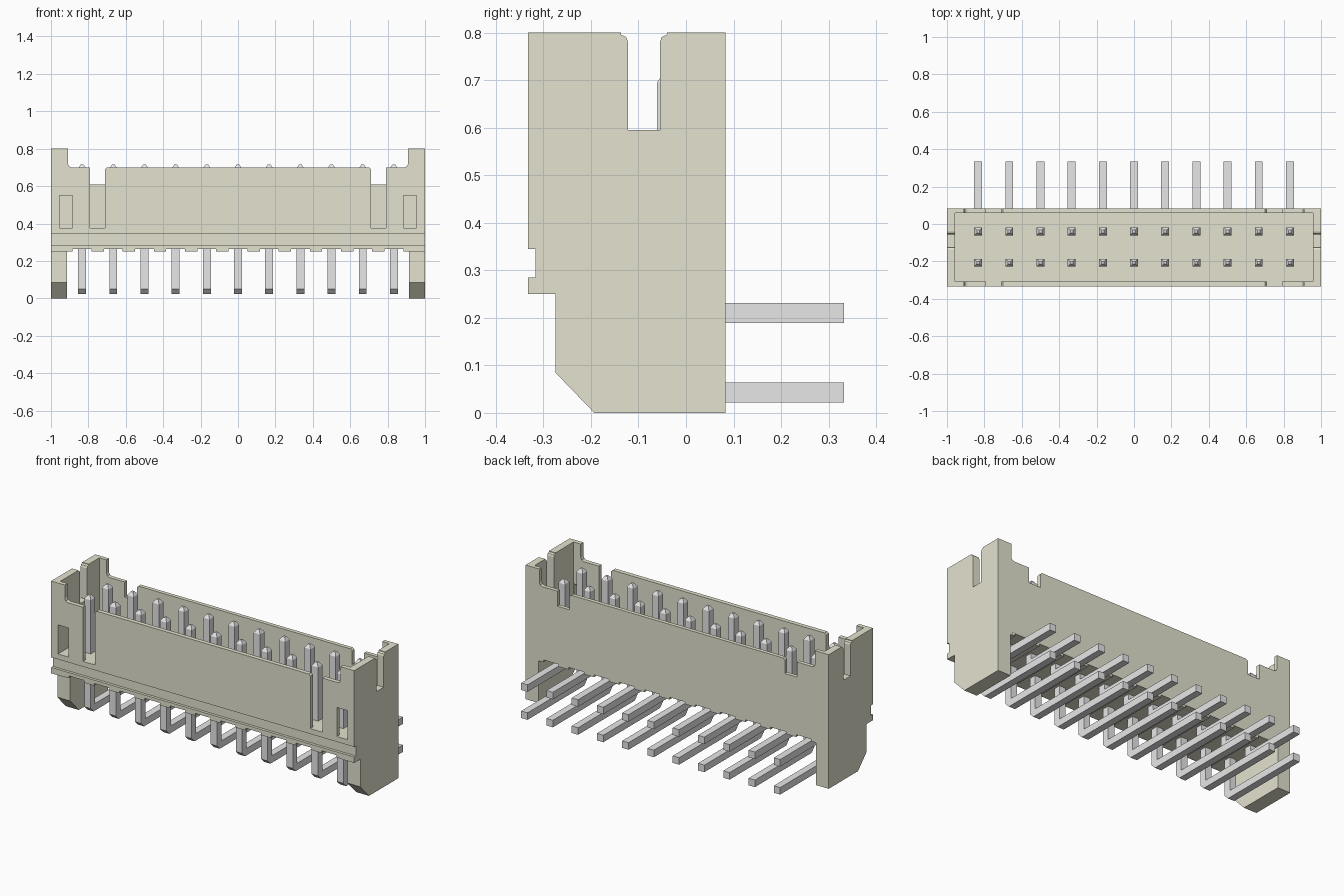
import bpy, bmesh
from mathutils import Vector

cube = bpy.data.objects.get("Cube")
if cube:
    bpy.data.objects.remove(cube, do_unlink=True)


def material(name, rgb):
    mat = bpy.data.materials.new(name)
    mat.use_nodes = True
    mat.diffuse_color = (*rgb, 1)
    mat.node_tree.nodes["Principled BSDF"].inputs["Base Color"].default_value = (*rgb, 1)
    return mat


ivory = material("ivory plastic", (0.778, 0.77, 0.626))
metal = material("pale grey metal", (0.82, 0.82, 0.82))


def finish(name, bm, mat):
    bmesh.ops.recalc_face_normals(bm, faces=bm.faces)
    mesh = bpy.data.meshes.new(name)
    bm.to_mesh(mesh)
    bm.free()
    mesh.materials.append(mat)
    obj = bpy.data.objects.new(name, mesh)
    bpy.context.collection.objects.link(obj)
    return obj


def prism(points, low, high, axis):
    """Extrude a 2D outline along x (outline in y, z) or along y (outline in x, z)."""
    bm = bmesh.new()
    at = (lambda p: (low, *p)) if axis == "x" else (lambda p: (p[0], low, p[1]))
    face = bm.faces.new([bm.verts.new(at(p)) for p in points])
    moved = bmesh.ops.extrude_face_region(bm, geom=[face])["geom"]
    step = Vector((high - low, 0, 0) if axis == "x" else (0, high - low, 0))
    bmesh.ops.translate(bm, verts=[g for g in moved if isinstance(g, bmesh.types.BMVert)], vec=step)
    return bm


def box(name, x, y, z, mat=ivory):
    outline = [(y[0], z[0]), (y[1], z[0]), (y[1], z[1]), (y[0], z[1])]
    return finish(name, prism(outline, x[0], x[1], "x"), mat)


def mirrored(half):
    return half + [(-x, z) for x, z in reversed(half)]


# Housing block with front groove and chamfered legs
side = [(-0.333, 0.8), (-0.333, 0.345), (-0.317, 0.345), (-0.317, 0.285),
        (-0.333, 0.285), (-0.333, 0.25), (-0.275, 0.25), (-0.275, 0.085),
        (-0.193, 0), (0.083, 0), (0.083, 0.8)]
housing = finish("housing", prism(side, -1, 1, "x"), ivory)

# Cutters: inner cavity and the open bay between the legs
cutters = [
    box("cavity_cutter", (-0.957, 0.957), (-0.307, 0.06), (0.375, 0.9)),
    box("bay_cutter", (-0.915, 0.915), (-0.5, 0.3), (-0.1, 0.265)),
]
# Lowered long walls with a notch near each end
rim = mirrored([(0.7, 0.7), (0.71, 0.69), (0.71, 0.61), (0.79, 0.61), (0.79, 0.7),
                (0.89, 0.7), (0.904, 0.706), (0.91, 0.72), (0.91, 0.9)])
cutters.append(finish("rim_cutter", prism(rim, -0.5, 0.3, "y"), ivory))
# Slots in the short end walls, with rounded mouths
mouth = [(-0.122, 0.595), (-0.055, 0.595), (-0.055, 0.78), (-0.051, 0.791),
         (-0.04, 0.796), (-0.04, 0.9), (-0.137, 0.9), (-0.137, 0.796),
         (-0.126, 0.791), (-0.122, 0.78)]
cutters.append(finish("end_slot_cutter", prism(mouth, -1.2, 1.2, "x"), ivory))
# Tall slots and small windows in the front wall
for s in (-1, 1):
    for name, a, b, top in (("slot", 0.71, 0.79, 0.9), ("window", 0.885, 0.955, 0.55)):
        cutters.append(box(name + "_cutter", sorted((s * a, s * b)), (-0.5, -0.29), (0.377, top)))

bpy.context.view_layer.objects.active = housing
for cutter in cutters:
    mod = housing.modifiers.new(cutter.name, "BOOLEAN")
    mod.operation = "DIFFERENCE"
    mod.solver = "EXACT"
    mod.object = cutter
    bpy.ops.object.modifier_apply(modifier=mod.name)
    bpy.data.objects.remove(cutter, do_unlink=True)

# Standoff ribs under the floor, between the pins
pitch = 1 / 6
for i in range(12):
    x = (i - 5.5) * pitch
    box("floor_rib", (x - 0.033, x + 0.033), (-0.332, 0.082), (0.251, 0.27))

# Bent square pins with tapered tips, in two rows
h = 0.021
bend = 0.027


def pin(name, x, y, z):
    outline = [(y - h, 0.695), (y - h, z - h + bend), (y - h + bend, z - h),
               (0.333, z - h), (0.333, z + h), (y + h, z + h), (y + h, 0.695)]
    bm = prism(outline, x - h, x + h, "x")
    top = max(bm.faces, key=lambda f: f.calc_center_median().z)
    tip = bmesh.ops.extrude_face_region(bm, geom=[top])["geom"]
    bmesh.ops.delete(bm, geom=[top], context="FACES_ONLY")
    for v in tip:
        if isinstance(v, bmesh.types.BMVert):
            v.co = (x + (v.co.x - x) * 0.35, y + (v.co.y - y) * 0.35, 0.715)
    finish(name, bm, metal)


for i in range(-5, 6):
    pin("front_row_pin", i * pitch, -0.207, 0.043)
    pin("back_row_pin", i * pitch, -0.04, 0.21)
